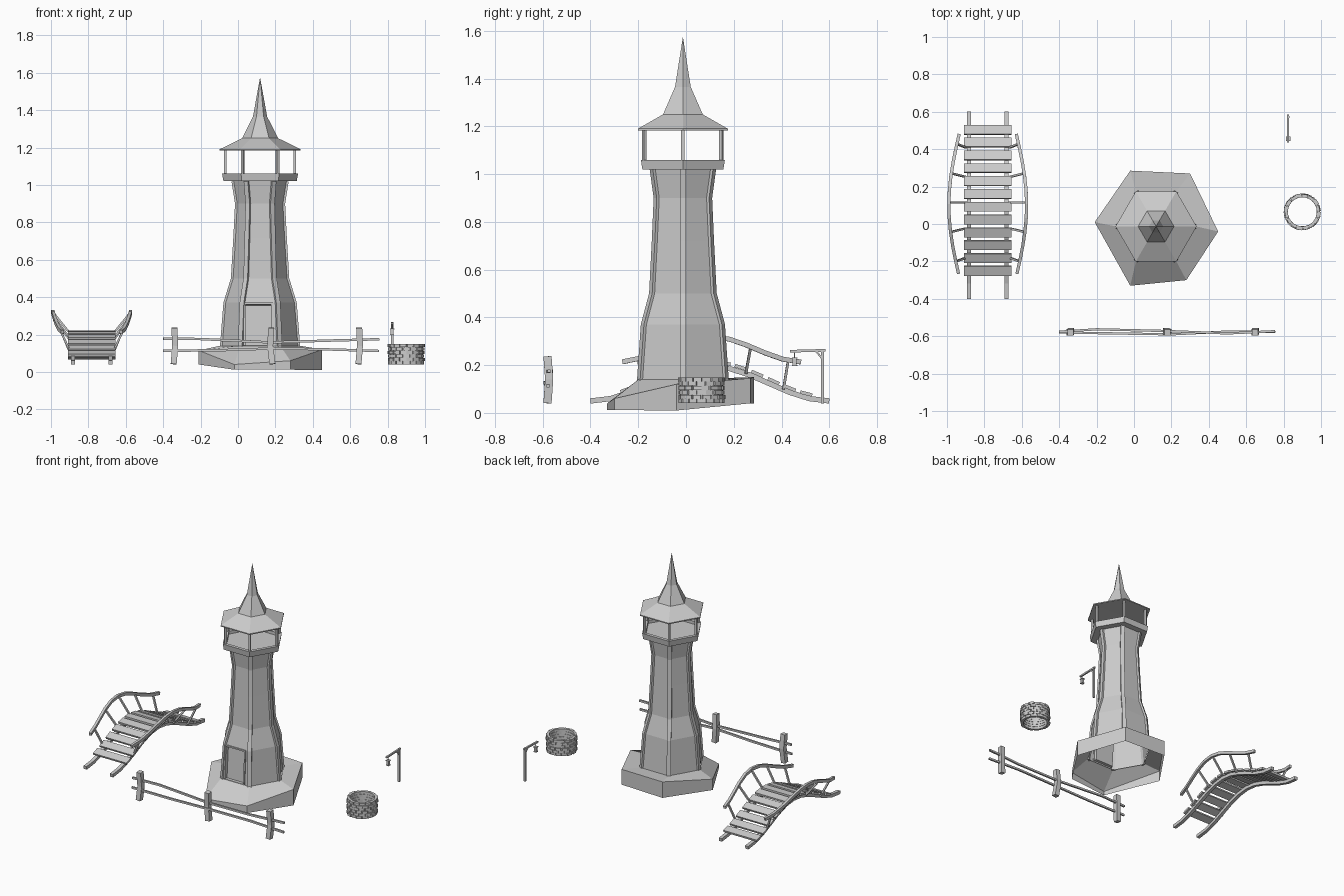
import bpy, bmesh, math, random
from mathutils import Vector, Matrix

if "Cube" in bpy.data.objects:
    bpy.data.objects.remove(bpy.data.objects["Cube"])

random.seed(4)
CX, CY = 0.118, -0.013          # tower axis
COS30 = math.cos(math.pi / 6)


def finish(name, bm, normals=True):
    if normals:
        bmesh.ops.recalc_face_normals(bm, faces=bm.faces[:])
    me = bpy.data.meshes.new(name)
    bm.to_mesh(me)
    bm.free()
    ob = bpy.data.objects.new(name, me)
    bpy.context.collection.objects.link(ob)
    return ob


def add_box(bm, c, size, rot=None):
    m = Matrix.Translation(c) @ (rot or Matrix()) @ Matrix.Diagonal((*size, 1))
    bmesh.ops.create_cube(bm, size=1, matrix=m)


def sweep(bm, pts, w, h, up=(0, 0, 1)):
    """Rectangular bar along a path; w is sideways, h is along 'up'."""
    pts = [Vector(p) for p in pts]
    rings = []
    for i, p in enumerate(pts):
        t = (pts[min(i + 1, len(pts) - 1)] - pts[max(i - 1, 0)]).normalized()
        s = t.cross(Vector(up)).normalized()
        n = s.cross(t)
        rings.append([bm.verts.new(p + s * a * w / 2 + n * b * h / 2)
                      for a, b in ((-1, -1), (1, -1), (1, 1), (-1, 1))])
    for a, b in zip(rings, rings[1:]):
        for k in range(4):
            bm.faces.new((a[k], a[(k + 1) % 4], b[(k + 1) % 4], b[k]))
    bm.faces.new(rings[0])
    bm.faces.new(rings[-1])


def polar(r, a, z):
    return Vector((CX + r * math.cos(a), CY + r * math.sin(a), z))


def lathe(bm, prof, n=6):
    """Six-sided lathe about the tower axis; returns rings and faces per band."""
    rings = []
    for r, z in prof:
        if r == 0:
            rings.append([bm.verts.new((CX, CY, z))] * n)
        else:
            rings.append([bm.verts.new(polar(r, k * math.tau / n, z)) for k in range(n)])
    bands = []
    for a, b in zip(rings, rings[1:]):
        band = []
        for k in range(n):
            j = (k + 1) % n
            vs = list(dict.fromkeys((a[k], a[j], b[j], b[k])))
            band.append(bm.faces.new(vs))
        bands.append(band)
    return bands


# uneven stone base, open underneath, sloping down at the front
top = [(.45, -.04, .12), (.30, .27, .145), (-.02, .285, .15),
       (-.21, .01, .115), (-.02, -.33, .04), (.28, -.30, .06)]
low = [.01, .04, .04, .04, .012, .012]
bm = bmesh.new()
t = [bm.verts.new(p) for p in top]
b = [bm.verts.new((p[0], p[1], z)) for p, z in zip(top, low)]
inn = [bm.verts.new(polar(.215, k * math.pi / 3, .14)) for k in range(6)]
for k in range(6):
    j = (k + 1) % 6
    bm.faces.new((b[k], b[j], t[j], t[k]))
    bm.faces.new((t[k], t[j], inn[j], inn[k]))
finish("tower_base", bm)

# tower body with a recessed door in the front panel
prof = [(.215, .13), (.196, .37), (.156, .5), (.143, .72), (.134, .9), (.153, 1.02)]
bm = bmesh.new()
bands = lathe(bm, [(r - .006, z) for r, z in prof])
bmesh.ops.recalc_face_normals(bm, faces=bm.faces[:])
door = bands[0][4]
bmesh.ops.inset_individual(bm, faces=[door], thickness=.03)
for v in door.verts:
    z = .36 if v.co.z > .25 else .14
    r = .209 - .019 * (z - .13) / .24
    v.co = (.108 + math.copysign(.072, v.co.x - CX), CY - r * COS30, z)
bmesh.ops.inset_individual(bm, faces=[door], thickness=.003, depth=-.02)
finish("tower_body", bm, False)

# corner strips
bm = bmesh.new()
for k in range(6):
    a = k * math.pi / 3
    sweep(bm, [polar(r - .006, a, z) for r, z in prof], .026, .012,
          (math.cos(a), math.sin(a), 0))
finish("tower_corner_strips", bm)

# door frame
bm = bmesh.new()
yf = lambda z: CY - (.209 - .019 * (z - .13) / .24) * COS30 - .002
sweep(bm, [(.034, yf(.14), .14), (.034, yf(.365), .365)], .01, .01, (0, -1, 0))
sweep(bm, [(.182, yf(.14), .14), (.182, yf(.365), .365)], .01, .01, (0, -1, 0))
sweep(bm, [(.029, yf(.365), .365), (.187, yf(.365), .365)], .01, .01)
finish("door_frame", bm)

# balcony floor and posts
bm = bmesh.new()
lathe(bm, [(0, 1.02), (.196, 1.02), (.203, 1.06), (.178, 1.06), (.178, 1.04), (0, 1.04)])
finish("balcony", bm)
bm = bmesh.new()
for k in range(6):
    a = k * math.pi / 3
    p = polar(.186, a, 1.115)
    add_box(bm, p, (.014, .014, .15), Matrix.Rotation(a, 4, 'Z'))
finish("balcony_posts", bm)

# spire roof
bm = bmesh.new()
lathe(bm, [(0, 1.19), (.217, 1.183), (.217, 1.19), (.096, 1.25), (.038, 1.365), (0, 1.575)])
finish("spire_roof", bm)

# arched footbridge
BX, BY = -.782, .1


def arch(y, base, rise, length):
    u = max(-1, min(1, 2 * (y - BY) / length))
    return base + rise * .5 * (1 + math.cos(math.pi * u))


def deck(y):
    return arch(y, .05, .145, 1.0)


def rail_pt(side, y):
    u = (y - BY) / .38
    return Vector((BX + side * (.153 + .055 * math.cos(u * math.pi / 2)), y,
                   arch(y, .213, .107, .78)))


bm = bmesh.new()
for s in (-1, 1):
    ys = [-.4 + i / 12 for i in range(13)]
    sweep(bm, [(BX + s * .1, y, deck(y)) for y in ys], .023, .022)
finish("bridge_beams", bm)

bm = bmesh.new()
for i in range(12):
    y = -.25 + i * .0685
    slope = math.atan2(deck(y + .02) - deck(y - .02), .04)
    add_box(bm, (BX, y, deck(y) + .018), (.255, .052, .014), Matrix.Rotation(slope, 4, 'X'))
finish("bridge_planks", bm)

bm = bmesh.new()
for s in (-1, 1):
    ys = [-.265 + i * .0745 for i in range(11)]
    sweep(bm, [rail_pt(s, y) for y in ys], .017, .02)
    for i in range(5):
        y = -.2 + i * .157
        sweep(bm, [(BX + s * .115, y + .02 * (1 if i < 2 else -1 if i > 2 else 0), deck(y) + .01),
                   rail_pt(s, y)], .011, .011, (0, 1, 0))
finish("bridge_handrails", bm)

# rail fence
bm = bmesh.new()
for x, lean in ((-.34, .004), (.178, -.006), (.648, .004)):
    sweep(bm, [(x - lean, -.58, .042), (x + lean, -.573, .14), (x, -.58, .236)], .032, .034, (0, 1, 0))
finish("fence_posts", bm)
bm = bmesh.new()
sweep(bm, [(-.4, -.576, .178), (-.2, -.563, .176), (.17, -.572, .158), (.5, -.585, .168), (.755, -.573, .175)], .012, .013)
sweep(bm, [(-.4, -.58, .113), (-.1, -.585, .116), (.2, -.59, .126), (.5, -.575, .12), (.755, -.578, .112)], .012, .013)
finish("fence_rails", bm)

# brick well: staggered courses
bm = bmesh.new()
N, ROWS = 16, 6
for row in range(ROWS):
    for i in range(N):
        a = (i + .5 * (row % 2) + random.uniform(-.08, .08)) * math.tau / N
        d = random.uniform(.016, .022)
        r = .077 + d / 2
        add_box(bm, (.9 + r * math.cos(a), .065 + r * math.sin(a), .049 + row * .0183),
                (d, .033, .0165), Matrix.Rotation(a, 4, 'Z'))
finish("well_bricks", bm)
bm = bmesh.new()
for r in (.08, .09):
    bmesh.ops.create_cone(bm, cap_ends=False, segments=24, radius1=r, radius2=r, depth=.105,
                          matrix=Matrix.Translation((.9, .065, .094)))
finish("well_mortar", bm)

# lamp post with hanging lantern
LX = .824
bm = bmesh.new()
sweep(bm, [(LX, .572, .04), (LX, .572, .268)], .013, .013, (0, 1, 0))
sweep(bm, [(LX, .435, .258), (LX, .5, .26), (LX, .585, .262)], .011, .011)
sweep(bm, [(LX, .572, .225), (LX, .545, .258)], .008, .008, (1, 0, 0))
finish("lamp_post", bm)
bm = bmesh.new()
add_box(bm, (LX, .455, .243), (.004, .004, .03))
add_box(bm, (LX, .455, .23), (.024, .024, .005))
add_box(bm, (LX, .455, .214), (.017, .017, .028))
add_box(bm, (LX, .455, .199), (.022, .022, .005))
finish("lantern", bm)
